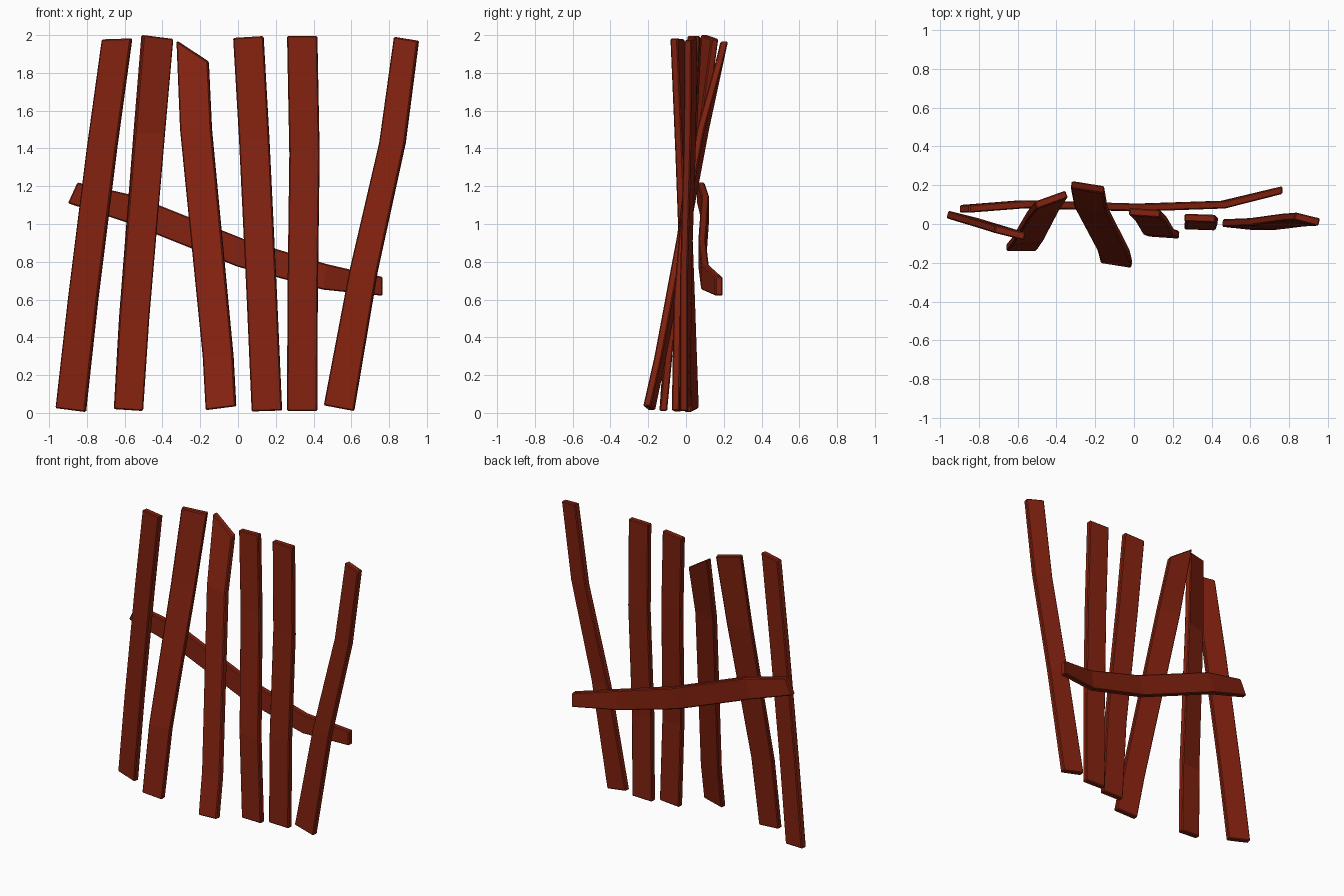
import bpy
import bmesh
from math import cos, sin, radians
from mathutils import Vector

cube = bpy.data.objects.get("Cube")
if cube:
    bpy.data.objects.remove(cube, do_unlink=True)

wood = bpy.data.materials.new("red_brown_wood")
wood.use_nodes = True
colour = (0.23, 0.016, 0.005, 1)
wood.diffuse_color = colour
shader = wood.node_tree.nodes["Principled BSDF"]
shader.inputs["Base Color"].default_value = colour
shader.inputs["Roughness"].default_value = 0.8


def build_board(name, sections):
    """Join four-cornered sections into a board with worn edges."""
    bm = bmesh.new()
    rings = []
    for centre, across, depth in sections:
        corners = (-across - depth, across - depth, across + depth, -across + depth)
        rings.append([bm.verts.new(centre + corner) for corner in corners])
    for lower, upper in zip(rings, rings[1:]):
        for i in range(4):
            j = (i + 1) % 4
            bm.faces.new((lower[i], lower[j], upper[j], upper[i]))
    bm.faces.new(rings[0][::-1])
    bm.faces.new(rings[-1])
    bmesh.ops.recalc_face_normals(bm, faces=bm.faces)
    mesh = bpy.data.meshes.new(name)
    bm.to_mesh(mesh)
    bm.free()
    mesh.materials.append(wood)
    board = bpy.data.objects.new(name, mesh)
    bpy.context.collection.objects.link(board)
    bevel = board.modifiers.new("worn_edges", "BEVEL")
    bevel.width = 0.006
    bevel.segments = 1
    bevel.limit_method = "ANGLE"
    bevel.angle_limit = radians(40)


def upright(name, path, yaw, widths=(0.16, 0.16), slant=(0, 0), thickness=0.04):
    """Bent plank; yaw, widths and slant of the cut run from bottom to top."""
    sections = []
    last = len(path) - 1
    for i, point in enumerate(path):
        t = point[2] / 2
        angle = radians(yaw[0] + (yaw[1] - yaw[0]) * t)
        width = widths[0] + (widths[1] - widths[0]) * t
        across = Vector((cos(angle), sin(angle), 0)) * width / 2
        if i == 0:
            across.z = slant[0] / 2
        elif i == last:
            across.z = slant[1] / 2
        depth = Vector((-sin(angle), cos(angle), 0)) * thickness / 2
        sections.append((Vector(point), across, depth))
    build_board(name, sections)


# Upright planks, from the model's right to its left
upright("plank_outer_right",
        [(-.885, .03, .015), (-.82, .01, .6), (-.72, -.02, 1.4), (-.64, -.045, 1.98)],
        yaw=(-14, -14), slant=(-.02, .005))
upright("plank_second_right",
        [(-.58, -.12, .015), (-.55, -.08, .5), (-.47, .065, 1.48), (-.427, .125, 1.99)],
        yaw=(0, 20), widths=(.155, .17), slant=(-.01, -.02))
upright("plank_slanted_top",
        [(-.09, -.195, .025), (-.105, -.135, .3), (-.222, .09, 1.5), (-.24, .19, 1.915)],
        yaw=(-9, -9), widths=(.16, .17), slant=(.02, -.11))
upright("plank_middle",
        [(.153, -.05, .01), (.127, -.04, .6), (.086, .03, 1.45), (.055, .058, 1.99)],
        yaw=(-4, -4), slant=(.005, .01))
upright("plank_second_left",
        [(.34, -.01, .01), (.342, -.008, .6), (.352, .02, 1.37), (.34, .03, 1.995)],
        yaw=(-2, -2))
upright("plank_outer_left",
        [(.535, -.003, .025), (.665, 0, .75), (.818, .02, 1.43), (.892, .025, 1.98)],
        yaw=(-6, -14), widths=(.16, .13), slant=(-.03, -.02))

# Crooked rail behind the planks: centre x, y, z and lean, height of the section
rail = [(-.875, .078, 1.165, .05, .11), (-.57, .102, 1.08, .05, .14),
        (.02, .085, .845, .05, .14), (.46, .1, .72, .02, .135),
        (.765, .175, .67, 0, .1)]
build_board("cross_rail",
            [(Vector((x, y, z)), Vector((lean, 0, height)) / 2, Vector((0, .02, 0)))
             for x, y, z, lean, height in rail])
